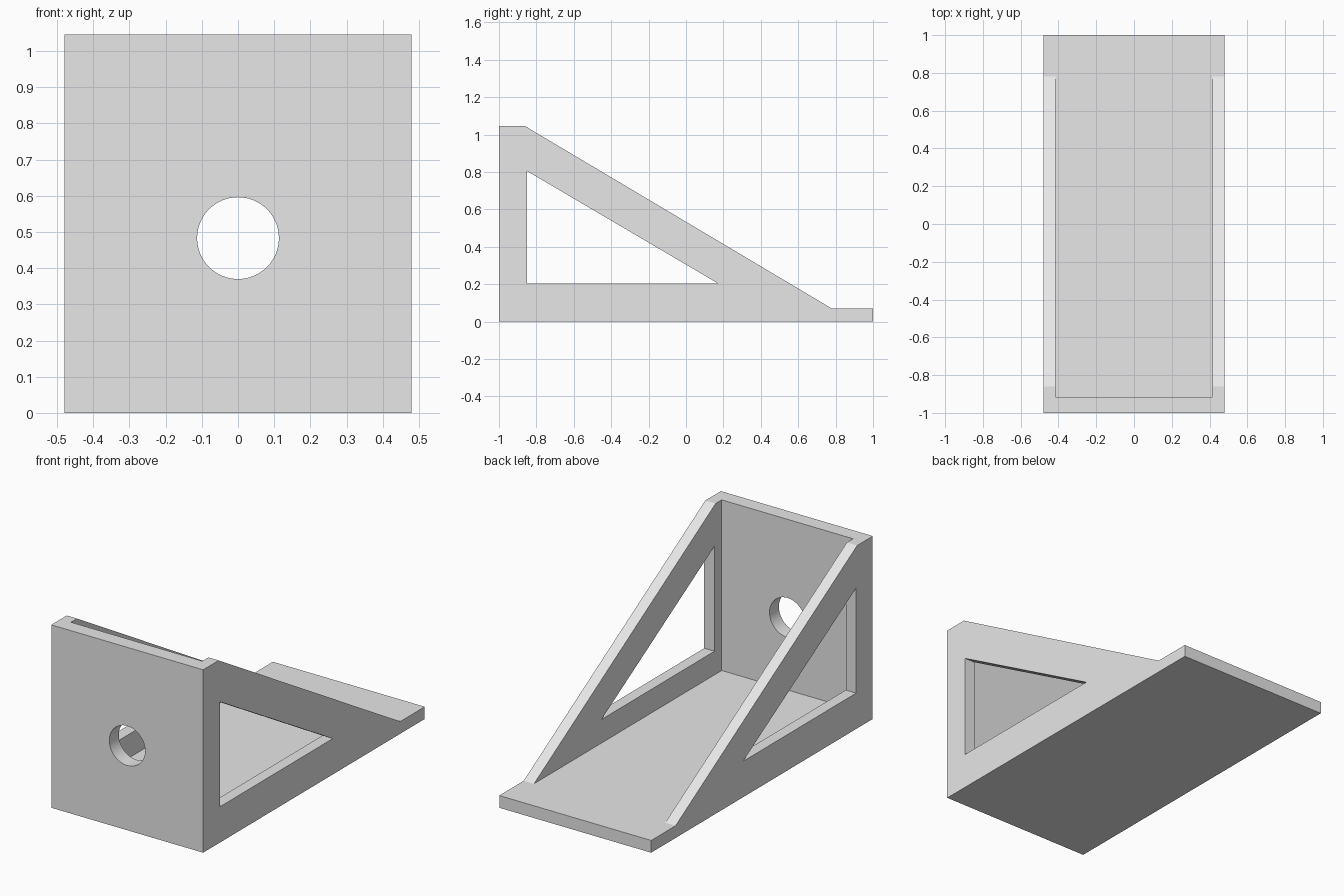
import bpy
import bmesh
from mathutils import Matrix

cube = bpy.data.objects.get("Cube")
if cube:
    bpy.data.objects.remove(cube, do_unlink=True)

grey = bpy.data.materials.new("light_grey")
grey.use_nodes = True
grey.diffuse_color = (0.8, 0.8, 0.8, 1)
grey.node_tree.nodes["Principled BSDF"].inputs["Base Color"].default_value = grey.diffuse_color

HALF_WIDTH, WALL = 0.48, 0.065
BASE, HEIGHT = 0.07, 1.045
PLATE_BACK = -0.915


def add_object(name, bm):
    bmesh.ops.recalc_face_normals(bm, faces=bm.faces)
    mesh = bpy.data.meshes.new(name)
    bm.to_mesh(mesh)
    bm.free()
    mesh.materials.append(grey)
    obj = bpy.data.objects.new(name, mesh)
    bpy.context.collection.objects.link(obj)
    return obj


def prism(name, profile, half):
    """Extrude a (y, z) profile from -half to +half along x."""
    bm = bmesh.new()
    face = bm.faces.new([bm.verts.new((-half, y, z)) for y, z in profile])
    ext = bmesh.ops.extrude_face_region(bm, geom=[face])
    verts = [v for v in ext["geom"] if isinstance(v, bmesh.types.BMVert)]
    bmesh.ops.translate(bm, vec=(2 * half, 0, 0), verts=verts)
    return add_object(name, bm)


def cut(target, cutter):
    mod = target.modifiers.new("cut", "BOOLEAN")
    mod.operation = "DIFFERENCE"
    mod.solver = "EXACT"
    mod.object = cutter
    bpy.context.view_layer.objects.active = target
    bpy.ops.object.modifier_apply(modifier=mod.name)
    bpy.data.objects.remove(cutter, do_unlink=True)


# Bracket body: sloped side outline across the full width
bracket = prism("bracket", [(-1, 0), (1, 0), (1, BASE), (0.78, BASE),
                            (-0.86, HEIGHT), (-1, HEIGHT)], HALF_WIDTH)

# Space between the side walls, above the base and behind the front plate
cut(bracket, prism("cavity_cutter", [(PLATE_BACK, BASE), (1.2, BASE),
                                     (1.2, 1.3), (PLATE_BACK, 1.3)], HALF_WIDTH - WALL))

# Triangular windows through both side walls
cut(bracket, prism("window_cutter", [(-0.85, 0.205), (0.17, 0.205), (-0.85, 0.805)], 0.7))

# Round hole through the front plate
bm = bmesh.new()
bmesh.ops.create_cone(bm, cap_ends=True, segments=64, radius1=0.113, radius2=0.113, depth=0.4,
                      matrix=Matrix.Translation((0, -1, 0.483)) @ Matrix.Rotation(1.5707963, 4, "X"))
cut(bracket, add_object("hole_cutter", bm))

# Smooth hole wall, sharp edges elsewhere
bpy.ops.object.select_all(action="DESELECT")
bracket.select_set(True)
bpy.context.view_layer.objects.active = bracket
bpy.ops.object.shade_smooth_by_angle()
